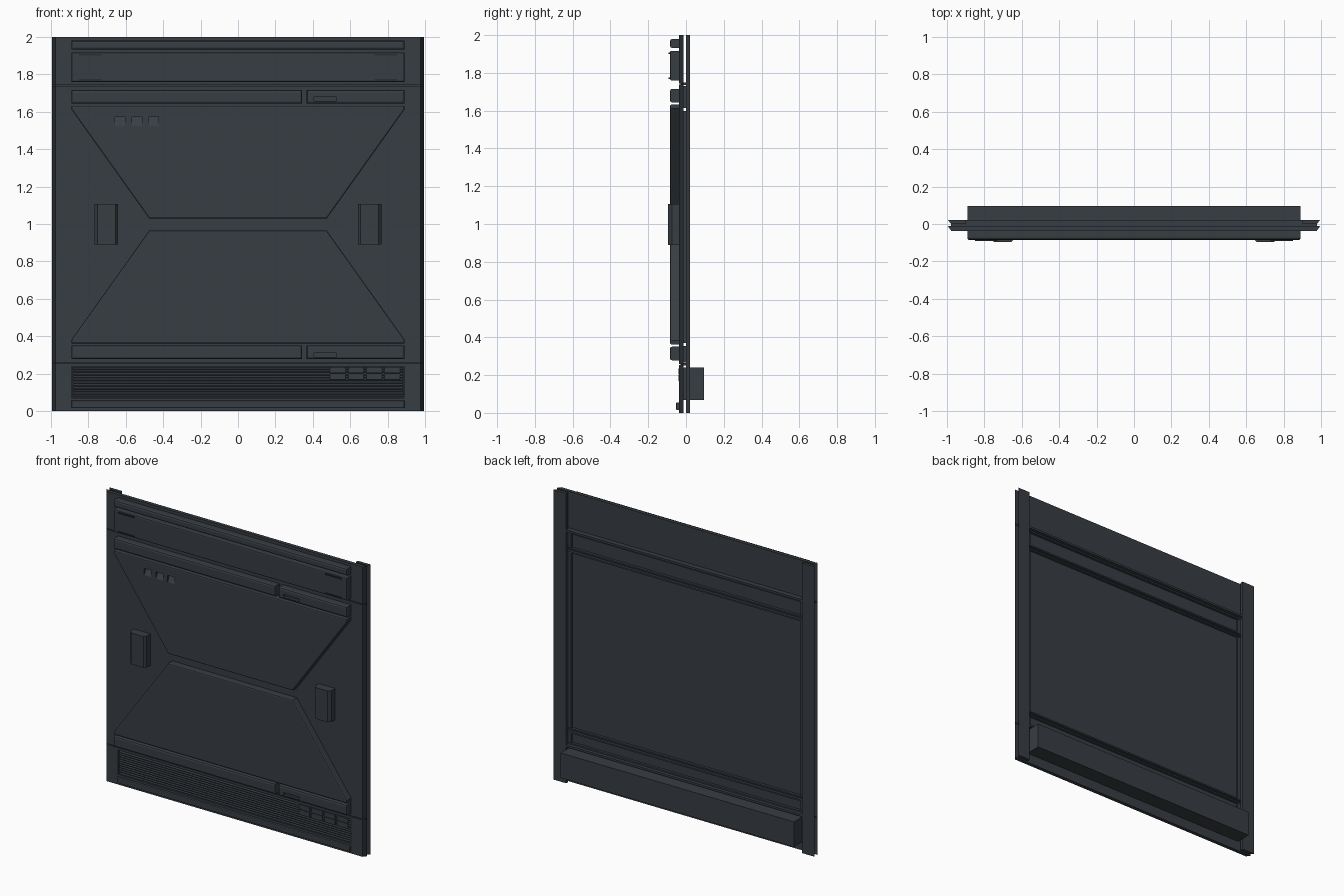
import bpy, bmesh

cube = bpy.data.objects.get("Cube")
if cube:
    bpy.data.objects.remove(cube, do_unlink=True)


def material(name, rgb):
    m = bpy.data.materials.new(name)
    m.use_nodes = True
    m.diffuse_color = (*rgb, 1)
    m.node_tree.nodes["Principled BSDF"].inputs["Base Color"].default_value = (*rgb, 1)
    return m


STEEL = material("slate steel", (0.039, 0.047, 0.056))
DARK = material("dark edge", (0.022, 0.027, 0.032))


def prism(name, pts, axis, a, b, mat=STEEL, chamfer=0.0):
    """Extrude a 2D outline along an axis; optionally chamfer the end at a."""
    order = {"x": lambda u, v, w: (w, u, v),
             "y": lambda u, v, w: (u, w, v),
             "z": lambda u, v, w: (u, v, w)}[axis]
    bm = bmesh.new()
    near = [bm.verts.new(order(u, v, a)) for u, v in pts]
    far = [bm.verts.new(order(u, v, b)) for u, v in pts]
    n = len(pts)
    front = bm.faces.new(near)
    bm.faces.new(far[::-1])
    for i in range(n):
        j = (i + 1) % n
        bm.faces.new((near[j], near[i], far[i], far[j]))
    if chamfer:
        bmesh.ops.bevel(bm, geom=list(front.edges), offset=chamfer, segments=2,
                        profile=0.5, affect="EDGES")
    bmesh.ops.recalc_face_normals(bm, faces=bm.faces)
    me = bpy.data.meshes.new(name)
    bm.to_mesh(me)
    bm.free()
    me.materials.append(mat)
    ob = bpy.data.objects.new(name, me)
    bpy.context.collection.objects.link(ob)
    return ob


def box(name, x, y, z, mat=STEEL, chamfer=0.0):
    pts = [(x[0], z[0]), (x[1], z[0]), (x[1], z[1]), (x[0], z[1])]
    return prism(name, pts, "y", y[0], y[1], mat, chamfer)


def cut(target, cutter):
    """Subtract the cutter from the target, then discard the cutter."""
    cutter.hide_render = True
    mod = target.modifiers.new("cut", "BOOLEAN")
    mod.operation, mod.solver, mod.object = "DIFFERENCE", "EXACT", cutter
    bpy.context.view_layer.objects.active = target
    bpy.ops.object.modifier_apply(modifier=mod.name)
    bpy.data.objects.remove(cutter, do_unlink=True)


FACE, PLATE, SKIN, W = -0.085, -0.037, -0.012, 0.89

# Front skin in three sections, with slanted dark side edges
skin = [(-0.977, PLATE), (0.977, PLATE), (0.995, SKIN), (-0.995, SKIN)]
sections = {"lower": (0, 0.254), "door": (0.26, 1.738), "upper": (1.744, 2)}
fronts = {}
for part, (z0, z1) in sections.items():
    ob = prism(part + "_front_skin", skin, "z", z0, z1)
    ob.data.materials.append(DARK)
    for f in ob.data.polygons:
        if abs(f.normal.x) > 0.3:
            f.material_index = 1
    fronts[part] = ob

# Back posts, tapering towards the front, leave the skin open between them
for side, s in (("left", 1), ("right", -1)):
    post = [(s * 0.9, 0), (s * 0.978, 0), (s * 0.995, 0.022), (s * 0.9, 0.022)]
    prism(side + "_back_post", post, "z", 0, 2)

# Folded rims of the three door panels, on the back of the skin
for name, z0, z1 in (("low", 0.268, 0.355), ("mid", 0.37, 1.598), ("high", 1.613, 1.73)):
    for s in (-1, 1):
        x = sorted((s * 0.875, s * 0.91))
        box(name + "_side_rim", x, (SKIN, 0.002), (z0, z1))
    for z in (z0, z1 - 0.01):
        box(name + "_cross_rim", (-0.9, 0.9), (SKIN, 0.006), (z, z + 0.01))

# Seam rails closing the joints between sections
for name, z in (("lower", 0.25), ("upper", 1.735)):
    box(name + "_seam_rail", (-0.978, 0.978), (-0.028, 0.022), (z, z + 0.014))

# Door wedges: upper wedge and its mirror
for name, top, flip in (("upper_wedge", 1.632, 1), ("lower_wedge", 0.362, -1)):
    pts = [(-W, top), (-W, top - flip * 0.02), (-0.475, top - flip * 0.602),
           (0.475, top - flip * 0.602), (W, top - flip * 0.02), (W, top)]
    wedge = prism(name, pts, "y", FACE, PLATE, chamfer=0.008)
    if flip == 1:
        # Three small sloping recesses
        for i in range(3):
            x = -0.657 + i * 0.09
            tri = [(FACE - 0.01, 1.522), (FACE, 1.525), (FACE + 0.022, 1.572),
                   (FACE - 0.01, 1.572)]
            cut(wedge, prism("notch_cutter", tri, "x", x, x + 0.053))

# Long and short bars above and below the wedges; short bars have a slot
for name, z0, slot in (("upper", 1.643, 1.658), ("lower", 0.278, 0.29)):
    z = (z0, z0 + 0.073)
    box(name + "_long_bar", (-W, 0.343), (FACE, PLATE), z, chamfer=0.012)
    bar = box(name + "_short_bar", (0.367, W), (FACE, PLATE), z, chamfer=0.012)
    cut(bar, box("slot_cutter", (0.405, 0.527), (FACE - 0.02, FACE + 0.02),
                 (slot, slot + 0.02)))

# Header panel, top bar and bottom bar
box("header_panel", (-W, W), (FACE, PLATE), (1.76, 1.917), chamfer=0.008)
box("top_bar", (-W, W), (FACE, PLATE), (1.932, 1.98), chamfer=0.012)
box("bottom_bar", (-W, W), (-0.053, PLATE), (0.015, 0.055), chamfer=0.006)
for x in (-0.85, 0.73):
    for z in (1.768, 1.901):
        box("header_tab", (x, x + 0.12), (-0.092, FACE), (z, z + 0.008), DARK)

# Handles on both sides, chamfered along their upright edges only
for side, s in (("left", 1), ("right", -1)):
    grip = [(s * 0.642, PLATE), (s * 0.642, -0.08), (s * 0.655, -0.095),
            (s * 0.75, -0.095), (s * 0.768, -0.075), (s * 0.768, PLATE)]
    prism(side + "_handle", grip, "z", 0.89, 1.106)

# Vent: opening in the skin, hollow housing behind, slats and four buttons
cut(fronts["lower"], box("opening_cutter", (-W, W), (-0.1, 0.05), (0.07, 0.238)))
housing = box("vent_housing", (-W, W), (-0.018, 0.095), (0.068, 0.24))
cut(housing, box("cavity_cutter", (-0.88, 0.88), (-0.05, 0.085), (0.078, 0.23)))
for i in range(11):
    z = 0.072 + i * 0.0148
    slat = [(-0.034, z), (-0.034, z + 0.005), (-0.008, z + 0.016), (-0.008, z + 0.011)]
    prism("vent_slat", slat, "x", -0.885, 0.885)
for i in range(4):
    x = 0.493 + i * 0.097
    for z in (0.168, 0.203):
        box("vent_button", (x, x + 0.082), (-0.04, -0.012), (z, z + 0.032))
